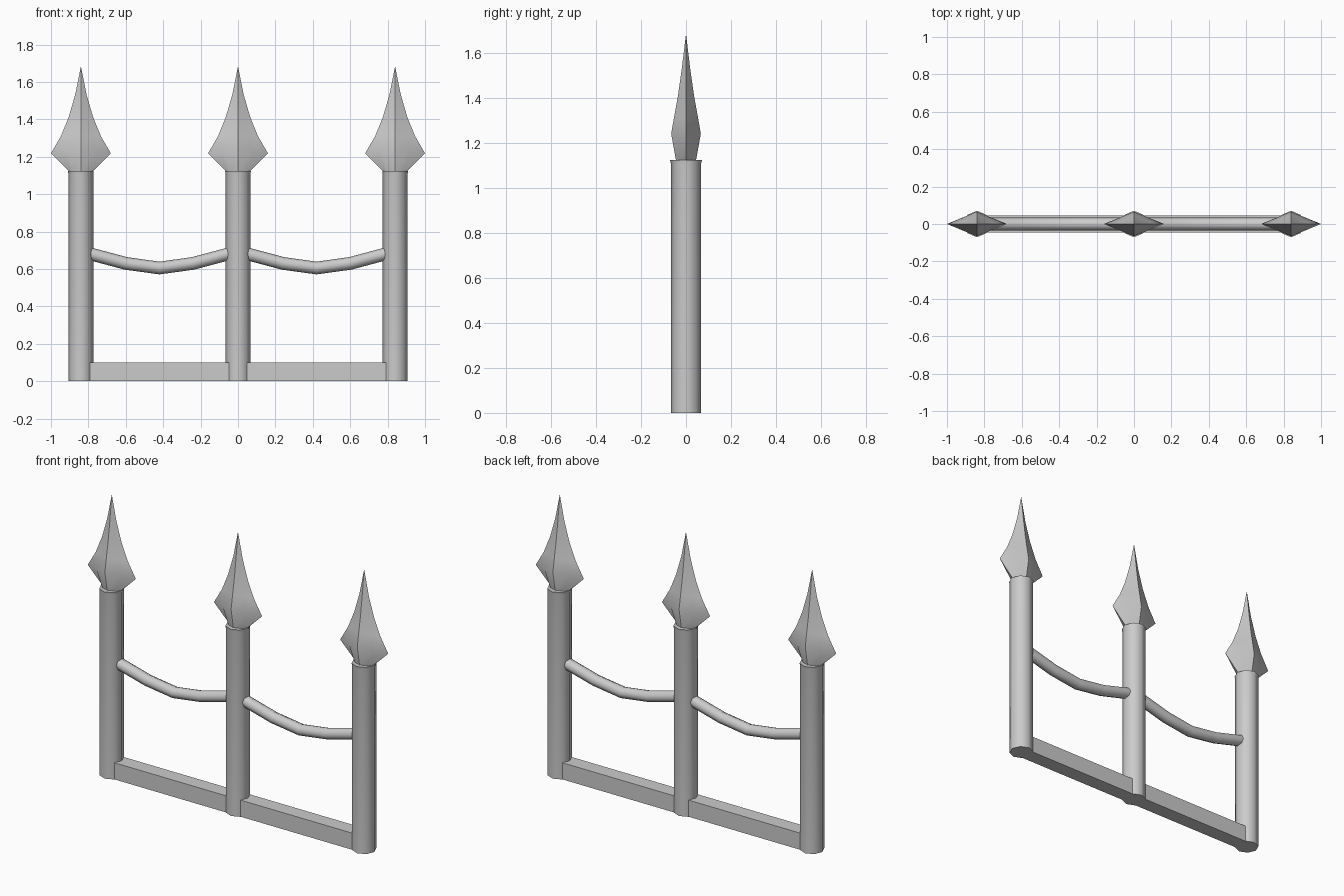
import bpy, bmesh, math

if "Cube" in bpy.data.objects:
    bpy.data.objects.remove(bpy.data.objects["Cube"])

SPACING = 0.84


def finish(name, bm, angle=40):
    bmesh.ops.recalc_face_normals(bm, faces=bm.faces)
    mesh = bpy.data.meshes.new(name)
    bm.to_mesh(mesh)
    bm.free()
    ob = bpy.data.objects.new(name, mesh)
    bpy.context.collection.objects.link(ob)
    bpy.ops.object.select_all(action='DESELECT')
    ob.select_set(True)
    bpy.context.view_layer.objects.active = ob
    bpy.ops.object.shade_smooth_by_angle(angle=math.radians(angle))
    return ob


def loft(name, rings, angle=50):
    """Skin matching rings of points and close both ends."""
    bm = bmesh.new()
    loops = [[bm.verts.new(p) for p in ring] for ring in rings]
    n = len(loops[0])
    for a, b in zip(loops, loops[1:]):
        for i in range(n):
            j = (i + 1) % n
            bm.faces.new((a[i], a[j], b[j], b[i]))
    bm.faces.new(loops[0])
    bm.faces.new(loops[-1])
    return finish(name, bm, angle)


def octagon(x, z, rx, ry):
    return [(x + rx * math.cos(k * math.pi / 4),
             ry * math.sin(k * math.pi / 4), z) for k in range(8)]


def diamond(x, z, rx, ry, rise=0.0):
    # eight points on a rhombus; front and back ridges can sit higher
    unit = [(1, 0), (.5, .5), (0, 1), (-.5, .5),
            (-1, 0), (-.5, -.5), (0, -1), (.5, -.5)]
    return [(x + rx * u, ry * v, z + rise * abs(v)) for u, v in unit]


for x in (-SPACING, 0, SPACING):
    # octagonal post with a slightly flared top lip
    loft("post", [octagon(x, 0, .067, .067), octagon(x, 1.108, .067, .067),
                  octagon(x, 1.125, .069, .071)])
    # flattened spear point
    loft("spear_tip", [octagon(x, 1.115, .056, .043),
                       diamond(x, 1.218, .16, .066, .024),
                       diamond(x, 1.31, .107, .052, .012),
                       diamond(x, 1.41, .066, .036),
                       diamond(x, 1.53, .031, .019),
                       diamond(x, 1.68, .0008, .0008)], 35)

# bottom rail
bm = bmesh.new()
bmesh.ops.create_cube(bm, size=1)
for v in bm.verts:
    v.co = (v.co.x * 2 * SPACING, v.co.y * .09, (v.co.z + .5) * .1)
finish("bottom_rail", bm, 30)

# sagging ropes between posts
sag = [(-.40, .69), (-.36, .678), (-.18, .63), (0, .605), (.18, .63), (.36, .678), (.40, .69)]
for cx in (-SPACING / 2, SPACING / 2):
    rings = []
    for i, (px, pz) in enumerate(sag):
        a, b = sag[max(i - 1, 0)], sag[min(i + 1, len(sag) - 1)]
        t = math.atan2(b[1] - a[1], b[0] - a[0])
        ring = []
        for k in range(8):
            ang = k * math.pi / 4
            up = .034 * math.sin(ang)
            ring.append((cx + px - up * math.sin(t), .034 * math.cos(ang),
                         pz + up * math.cos(t)))
        rings.append(ring)
    loft("rope", rings)
